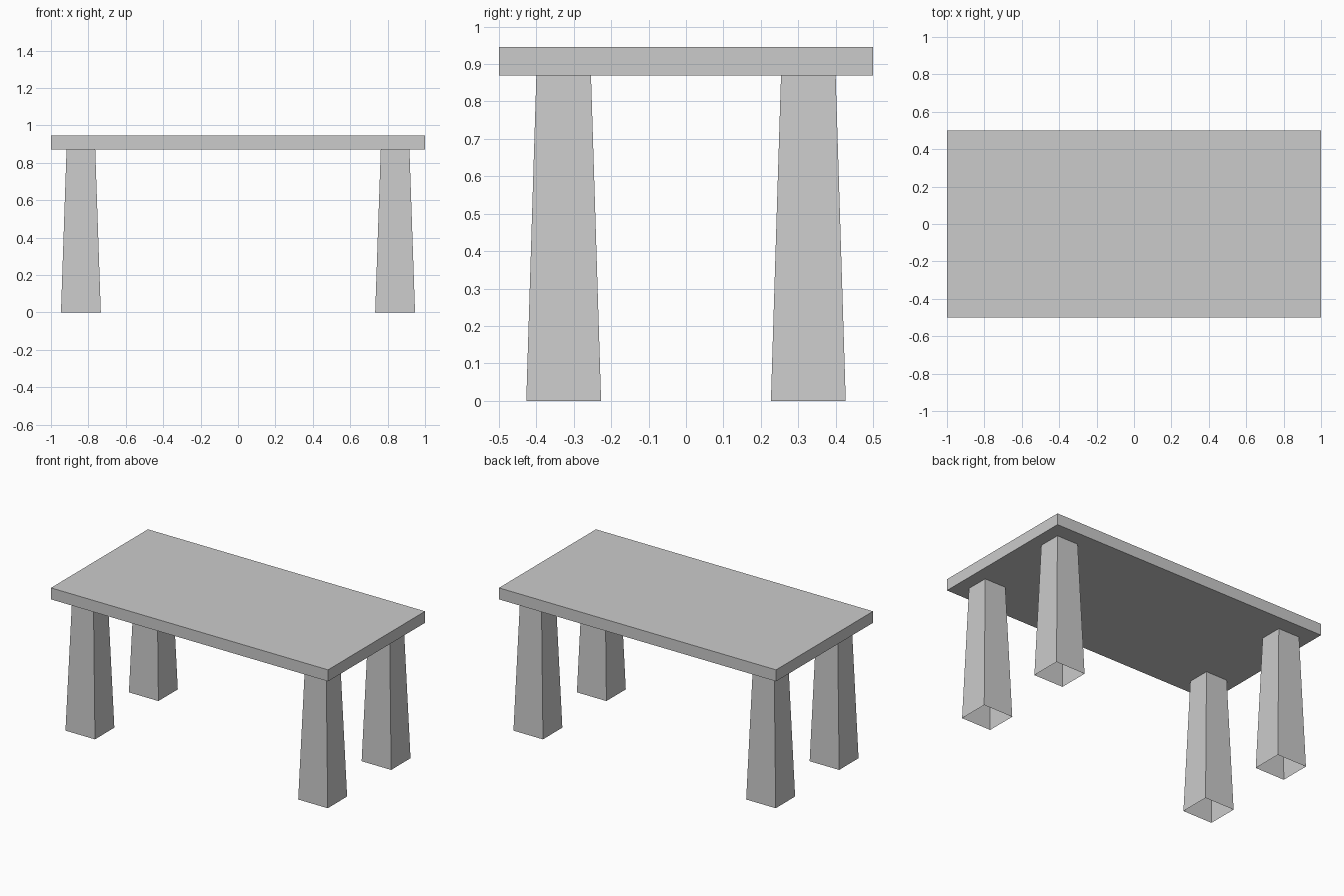
import bpy, bmesh
from mathutils import Vector

if "Cube" in bpy.data.objects:
    bpy.data.objects.remove(bpy.data.objects["Cube"])

TOP_Z, UNDER_Z = 0.945, 0.87


def make_object(name, bm):
    bmesh.ops.recalc_face_normals(bm, faces=bm.faces)
    mesh = bpy.data.meshes.new(name)
    bm.to_mesh(mesh)
    bm.free()
    obj = bpy.data.objects.new(name, mesh)
    bpy.context.collection.objects.link(obj)
    return obj


def box(size, center):
    bm = bmesh.new()
    bmesh.ops.create_cube(bm, size=1)
    bmesh.ops.scale(bm, vec=size, verts=bm.verts)
    bmesh.ops.translate(bm, vec=center, verts=bm.verts)
    return bm


# Flat rectangular slab
make_object("tabletop", box((2, 1, TOP_Z - UNDER_Z), (0, 0, (TOP_Z + UNDER_Z) / 2)))


# Tapered hollow leg, open at the foot and under the slab
def leg(name, x, y):
    bm = box((0.213, 0.2, UNDER_Z), (0, 0, UNDER_Z / 2))
    upper = [v for v in bm.verts if v.co.z > UNDER_Z / 2]
    bmesh.ops.scale(bm, vec=(0.72, 0.73, 1), verts=upper)
    bmesh.ops.recalc_face_normals(bm, faces=bm.faces)
    caps = [f for f in bm.faces if abs(f.normal.z) > 0.9]
    bmesh.ops.delete(bm, geom=caps, context='FACES_ONLY')
    obj = make_object(name, bm)
    obj.location = Vector((x, y, 0))


for side, sx in (("left", -1), ("right", 1)):
    for end, sy in (("front", -1), ("back", 1)):
        leg(f"{end}_{side}_leg", sx * 0.84, sy * 0.327)
